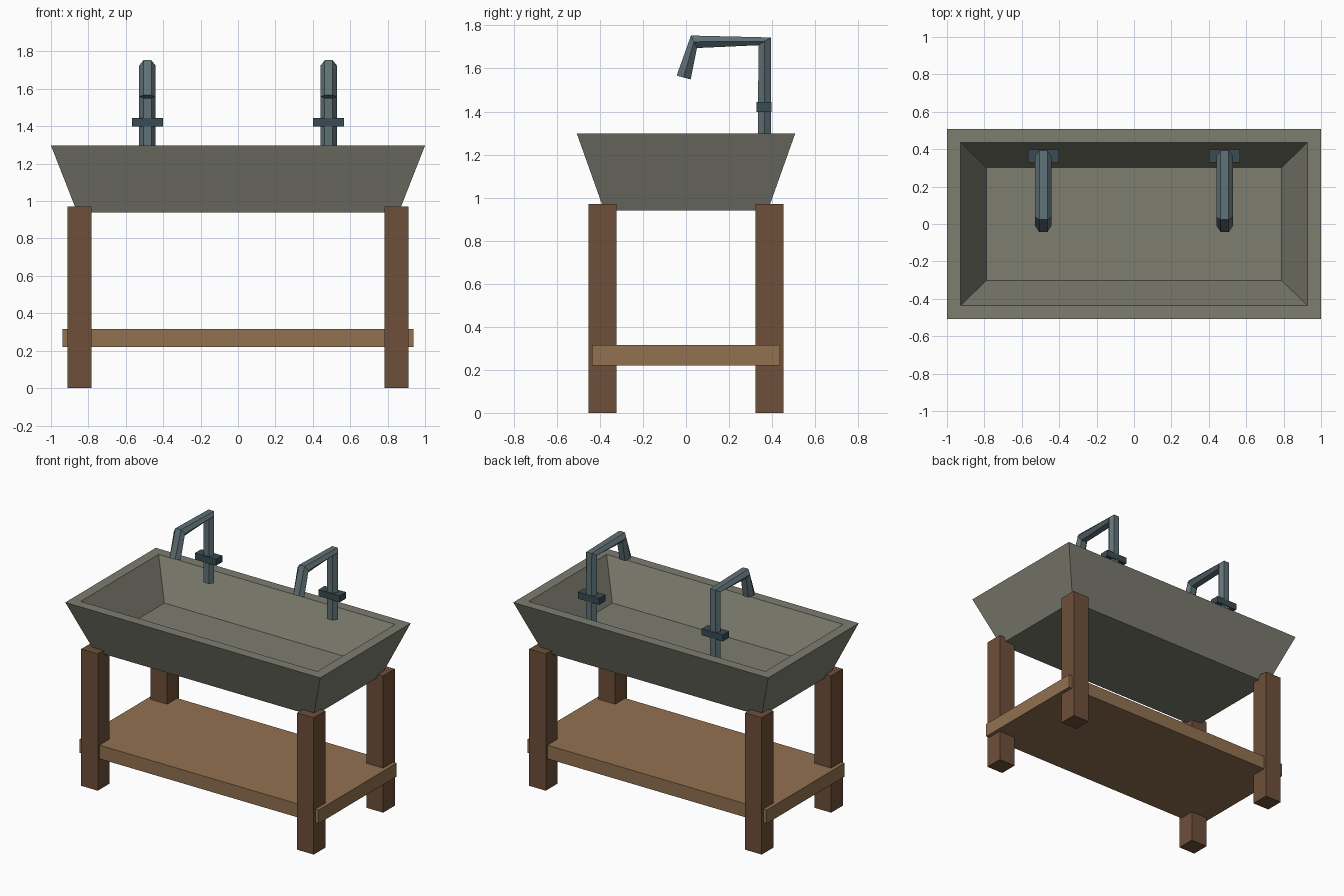
import bpy, bmesh, math
from mathutils import Vector

if "Cube" in bpy.data.objects:
    bpy.data.objects.remove(bpy.data.objects["Cube"])


def material(name, rgb):
    lin = [((c / 255 + 0.055) / 1.055) ** 2.4 for c in rgb]
    m = bpy.data.materials.new(name)
    m.diffuse_color = (*lin, 1.0)
    m.use_nodes = True
    m.node_tree.nodes["Principled BSDF"].inputs["Base Color"].default_value = m.diffuse_color
    return m


STONE = material("grey_stone", (125, 125, 112))
DARK_WOOD = material("dark_wood", (110, 79, 57))
LIGHT_WOOD = material("light_wood", (145, 113, 79))
METAL = material("blue_grey_metal", (95, 113, 118))
DARK_METAL = material("dark_metal", (58, 76, 84))


def finish(name, bm, mat):
    bmesh.ops.recalc_face_normals(bm, faces=bm.faces)
    me = bpy.data.meshes.new(name)
    bm.to_mesh(me)
    bm.free()
    me.materials.append(mat)
    ob = bpy.data.objects.new(name, me)
    bpy.context.collection.objects.link(ob)
    return ob


def loft(name, rings, mat):
    """Skin a list of equal-length point rings and cap both ends."""
    bm = bmesh.new()
    vs = [[bm.verts.new(p) for p in ring] for ring in rings]
    n = len(vs[0])
    for a, b in zip(vs, vs[1:]):
        for i in range(n):
            j = (i + 1) % n
            bm.faces.new((a[i], a[j], b[j], b[i]))
    bm.faces.new(vs[0])
    bm.faces.new(vs[-1])
    return finish(name, bm, mat)


def rect(hx, hy, z, cx=0, cy=0):
    return [(cx + sx * hx, cy + sy * hy, z)
            for sx, sy in ((-1, -1), (1, -1), (1, 1), (-1, 1))]


def box(name, cx, cy, hx, hy, z0, z1, mat):
    return loft(name, [rect(hx, hy, z0, cx, cy), rect(hx, hy, z1, cx, cy)], mat)


# Basin: underside, outer rim, inner rim, inner floor
loft("basin", [rect(0.86, 0.38, 0.94), rect(1.0, 0.507, 1.297),
               rect(0.928, 0.436, 1.297), rect(0.789, 0.302, 1.04)], STONE)

# Four legs
for sx, side in ((-1, "left"), (1, "right")):
    for sy, end in ((-1, "front"), (1, "back")):
        box(f"{end}_{side}_leg", sx * 0.847, sy * 0.389,
            0.065, 0.065, 0, 0.97, DARK_WOOD)

# Lower shelf
box("shelf", 0, 0, 0.938, 0.436, 0.22, 0.316, LIGHT_WOOD)

# Taps: six-sided pipe through mitred stations (centre yz, outward half-size yz)
STATIONS = [((0.365, 1.25), (0.030, 0.0)),
            ((0.365, 1.726), (0.029, 0.018)),
            ((0.037, 1.724), (-0.014, 0.029)),
            ((-0.011, 1.558), (-0.0325, 0.009))]
for sx, side in ((-1, "left"), (1, "right")):
    x = sx * 0.485
    rings = []
    for (cy, cz), (oy, oz) in STATIONS:
        ring = []
        for k in range(6):
            a = k * math.pi / 3
            s = math.sin(a) / math.sin(math.pi / 3)
            ring.append((x + 0.043 * math.cos(a), cy + oy * s, cz + oz * s))
        rings.append(ring)
    loft(f"{side}_tap_pipe", rings, METAL)
    box(f"{side}_tap_handle", x, 0.363, 0.083, 0.035, 1.398, 1.444, DARK_METAL)
